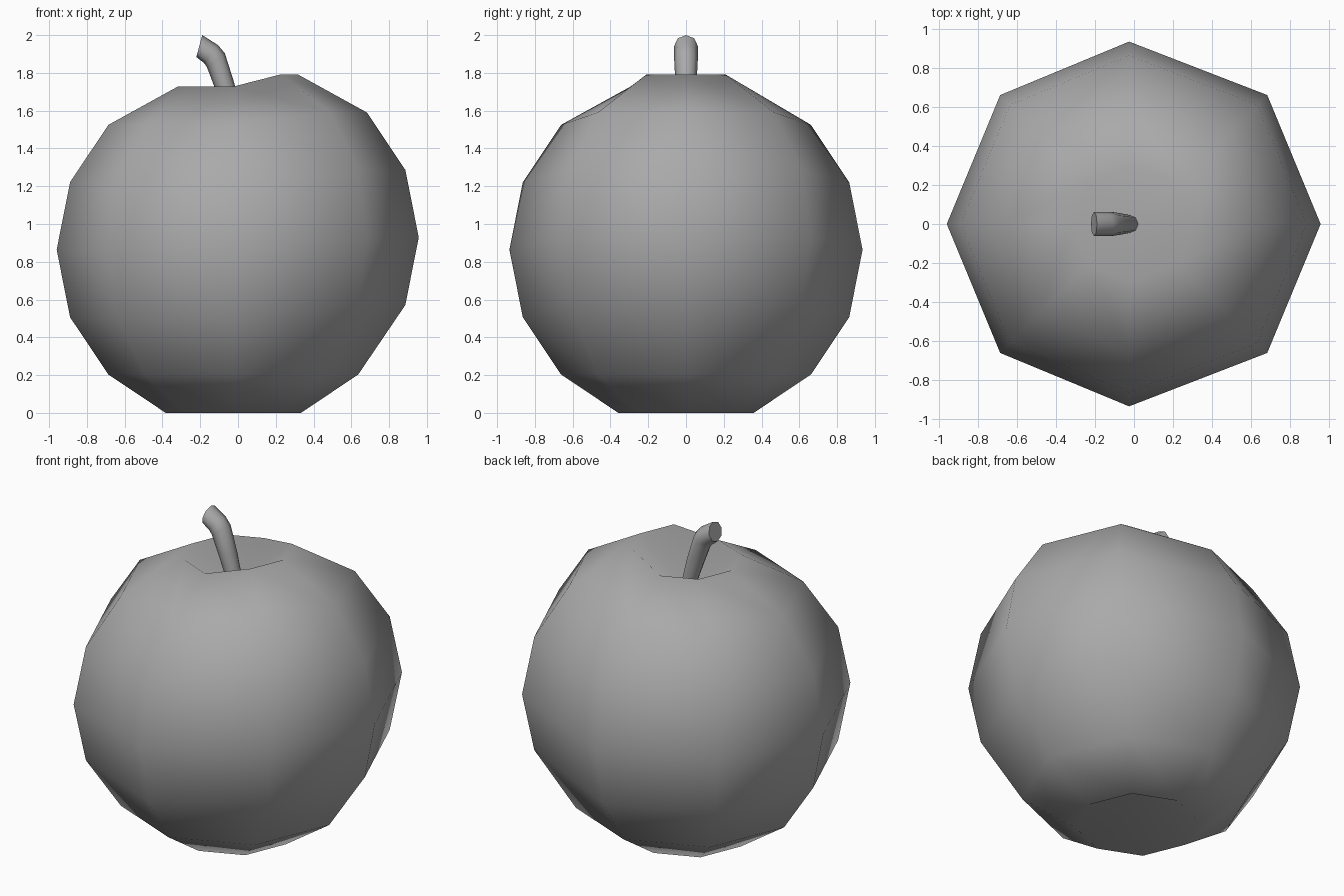
import bpy, bmesh, math
from mathutils import Vector

cube = bpy.data.objects.get("Cube")
if cube:
    bpy.data.objects.remove(cube, do_unlink=True)

# One mid grey for fruit and stem
SHADE = (0.4, 0.4, 0.4, 1)
grey = bpy.data.materials.new("mid_grey")
grey.use_nodes = True
grey.diffuse_color = SHADE
grey.node_tree.nodes["Principled BSDF"].inputs["Base Color"].default_value = SHADE


def add_object(name, bm):
    bmesh.ops.recalc_face_normals(bm, faces=bm.faces[:])
    mesh = bpy.data.meshes.new(name)
    bm.to_mesh(mesh)
    bm.free()
    mesh.materials.append(grey)
    obj = bpy.data.objects.new(name, mesh)
    bpy.context.collection.objects.link(obj)


# Fruit: coarse sphere, poles pushed in, one side lifted
RADIUS, MID_Z, MID_X = 0.935, 0.868, -0.025
bm = bmesh.new()
bmesh.ops.create_uvsphere(bm, u_segments=8, v_segments=8, radius=RADIUS)
for v in bm.verts:
    x, y, z = v.co
    if z > 0.99 * RADIUS:
        v.co = (MID_X, 0, 1.55)
        continue
    if z < -0.99 * RADIUS:
        v.co = (MID_X, 0, 0.22)
        continue
    if z > 0.8 * RADIUS:                      # narrower top rim
        x, y = x * 0.82, y * 0.82
    lifted = x > 0.05 and z > -0.5 * RADIUS   # lopsided shoulder
    v.co = (x + MID_X + (0.047 if lifted else 0), y,
            z + MID_Z + (0.065 if lifted else 0))
bottom = min(v.co.z for v in bm.verts)
for v in bm.verts:
    v.co.z -= bottom
for f in bm.faces:
    f.smooth = True
add_object("fruit_body", bm)

# Stem: rings along a bent path (x, z, radius, lean in degrees)
path = [(-0.012, 1.54, 0.042, 16), (-0.07, 1.73, 0.053, 16),
        (-0.117, 1.867, 0.06, 38), (-0.143, 1.9, 0.06, 52),
        (-0.205, 1.942, 0.06, 75)]
SIDES = 8
bm = bmesh.new()
rings = []
for x, z, r, lean in path:
    a = math.radians(lean)
    across = Vector((math.cos(a), 0, math.sin(a)))
    ring = []
    for i in range(SIDES):
        t = math.tau * i / SIDES
        ring.append(bm.verts.new(Vector((x, 0, z)) + across * (r * math.cos(t))
                                 + Vector((0, r * math.sin(t) * 1.04, 0))))
    rings.append(ring)
for low, high in zip(rings, rings[1:]):
    for i in range(SIDES):
        j = (i + 1) % SIDES
        bm.faces.new((low[i], low[j], high[j], high[i])).smooth = True
bm.faces.new(rings[0])
bm.faces.new(rings[-1])
add_object("stem", bm)
